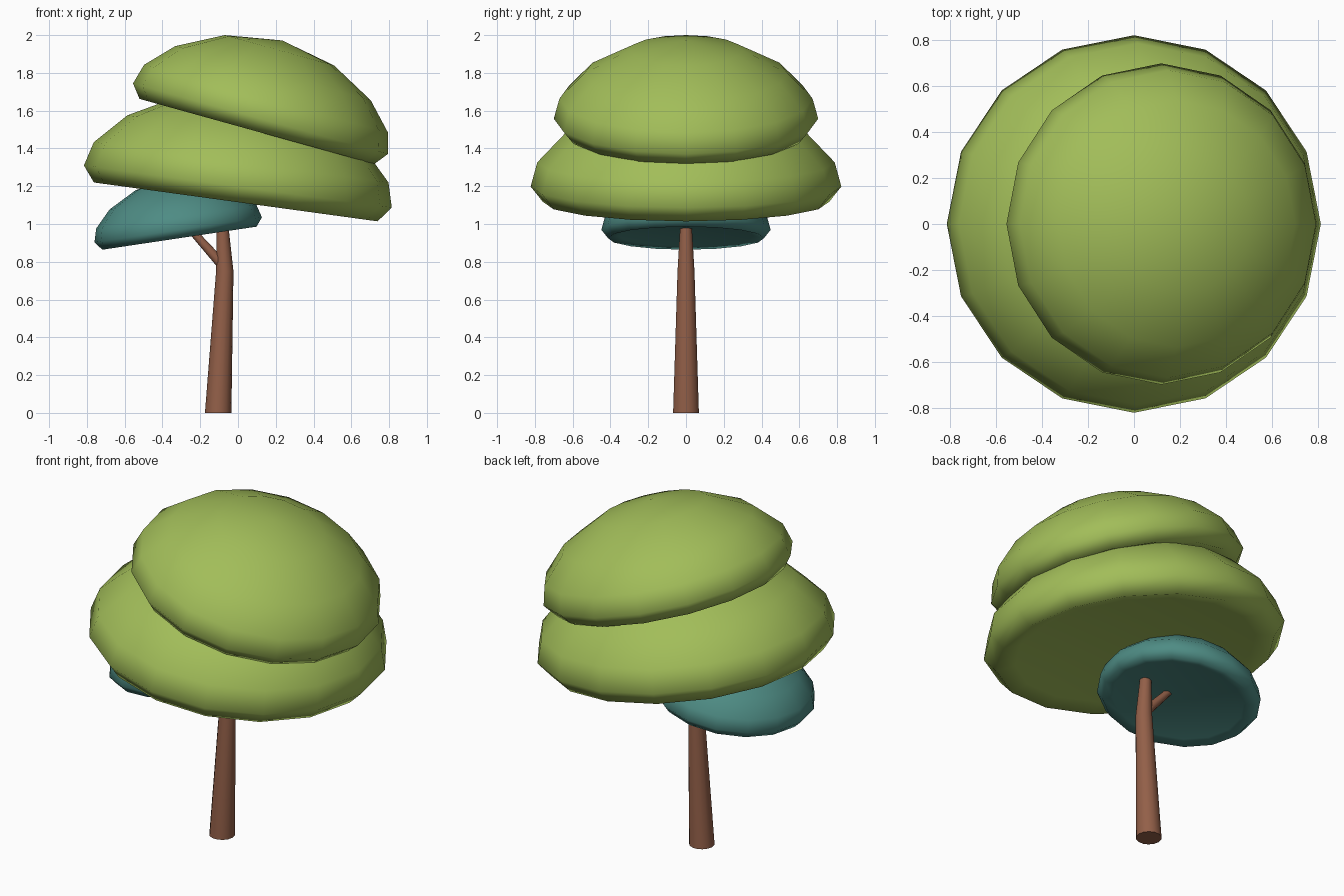
import bpy, bmesh
from math import sin, cos, pi, radians
from mathutils import Vector, Matrix

if "Cube" in bpy.data.objects:
    bpy.data.objects.remove(bpy.data.objects["Cube"])


def material(name, rgb):
    m = bpy.data.materials.new(name)
    m.diffuse_color = (*rgb, 1)
    m.use_nodes = True
    m.node_tree.nodes["Principled BSDF"].inputs["Base Color"].default_value = m.diffuse_color
    return m


green = material("leaf_green", (0.36, 0.51, 0.10))
teal = material("leaf_teal", (0.076, 0.26, 0.23))
brown = material("bark", (0.29, 0.115, 0.065))


def loft(name, rings, segs, mat, smooth_angle):
    """Skin rings of (centre, radius, axis); radius 0 makes a pole."""
    bm = bmesh.new()
    loops = []
    for c, r, axis in rings:
        if r == 0:
            loops.append([bm.verts.new(c)])
            continue
        q = Vector((0, 0, 1)).rotation_difference(Vector(axis))
        loops.append([bm.verts.new(Vector(c) + q @ Vector(
            (r * cos(2 * pi * i / segs), r * sin(2 * pi * i / segs), 0)))
            for i in range(segs)])
    for a, b in zip(loops, loops[1:]):
        for i in range(segs):
            j = (i + 1) % segs
            quad = [a[i % len(a)], a[j % len(a)], b[j % len(b)], b[i % len(b)]]
            bm.faces.new(list(dict.fromkeys(quad)))
    for end in (loops[0], loops[-1]):
        if len(end) > 1:
            bm.faces.new(end)
    bmesh.ops.recalc_face_normals(bm, faces=bm.faces)
    me = bpy.data.meshes.new(name)
    bm.to_mesh(me)
    bm.free()
    me.materials.append(mat)
    ob = bpy.data.objects.new(name, me)
    bpy.context.collection.objects.link(ob)
    bpy.ops.object.select_all(action='DESELECT')
    bpy.context.view_layer.objects.active = ob
    ob.select_set(True)
    bpy.ops.object.shade_smooth_by_angle(angle=radians(smooth_angle))
    return ob


# Leaf domes: one shared profile (radius, height), scaled and tilted
DOME = [(0, 0.03), (0.56, 0.02), (0.645, 0), (0.70, 0.07), (0.67, 0.18),
        (0.537, 0.32), (0.30, 0.446), (0, 0.50)]


def dome(name, centre, scale, tilt, mat):
    ob = loft(name, [((0, 0, h), r, (0, 0, 1)) for r, h in DOME], 16, mat, 180)
    ob.data.transform(Matrix.Translation(centre)
                      @ Matrix.Rotation(radians(tilt), 4, 'Y')
                      @ Matrix.Scale(scale, 4))


dome("upper_leaves", (0.10, 0, 1.49), 1.0, 15.5, green)
dome("middle_leaves", (-0.012, 0, 1.117), 1.175, 7.8, green)
dome("lower_leaves", (-0.31, 0, 0.925), 0.64, -8.5, teal)

# Trunk with a slight bend, and its side branch
loft("trunk", [((-0.105, 0, 0), 0.07, (0, 0, 1)),
               ((-0.07, 0, 0.75), 0.046, (0, 0, 1)),
               ((-0.083, 0, 1.0), 0.031, (0, 0, 1))], 14, brown, 40)
d = (-0.16, 0, 0.18)
loft("branch", [((-0.075, 0, 0.775), 0.028, d),
                ((-0.245, 0, 0.965), 0.02, d)], 10, brown, 40)
